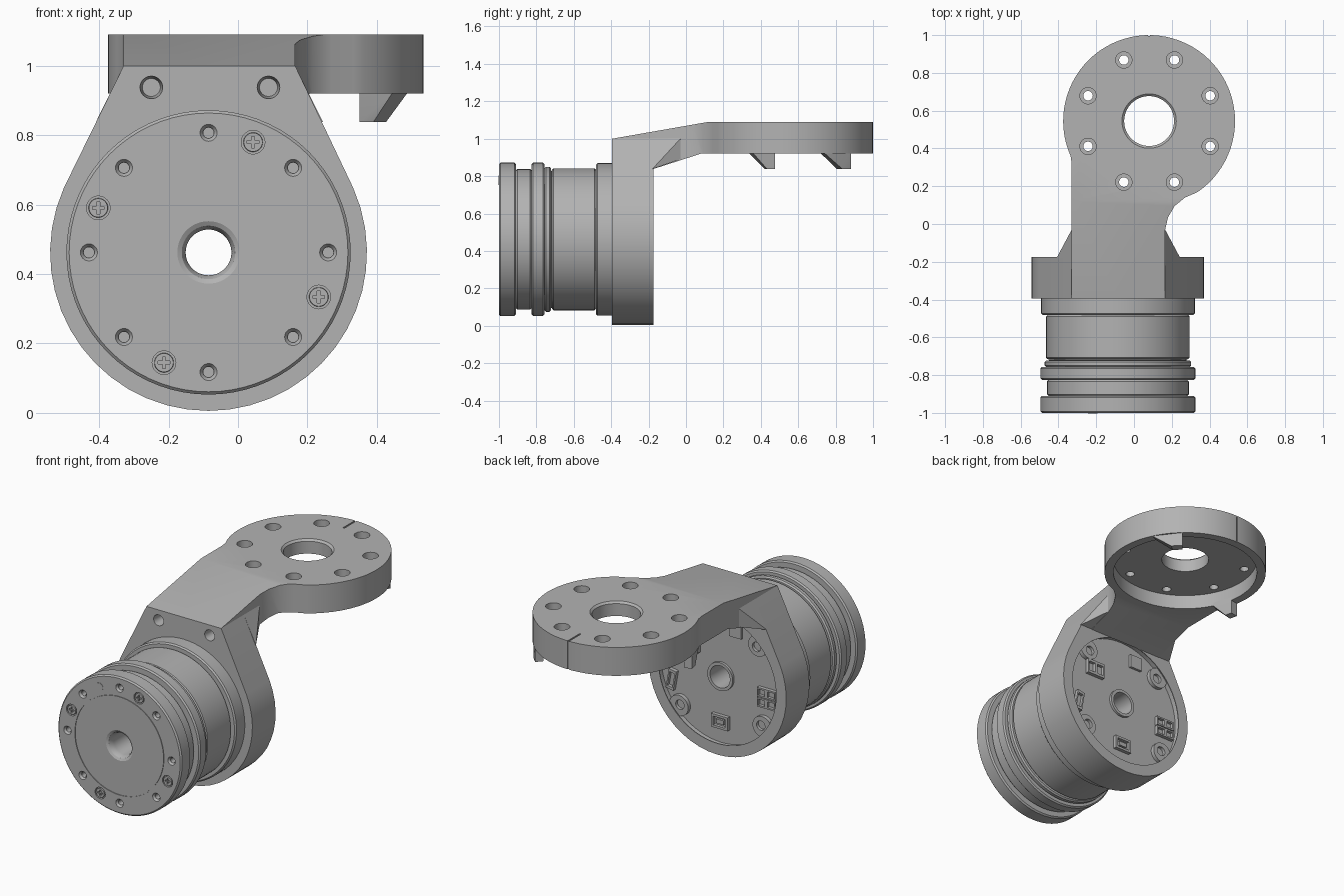
import bpy, bmesh, math
from mathutils import Matrix, Vector

if "Cube" in bpy.data.objects:
    bpy.data.objects.remove(bpy.data.objects["Cube"], do_unlink=True)

grey = bpy.data.materials.new("machined grey")
grey.use_nodes = True
COLOUR = (0.45, 0.45, 0.45, 1)
grey.diffuse_color = COLOUR
grey.node_tree.nodes["Principled BSDF"].inputs["Base Color"].default_value = COLOUR

CX, CZ = -0.085, 0.462      # motor axis
DX, DY = 0.08, 0.545        # mounting disc centre
TURN_Y = Matrix.Rotation(math.pi / 2, 4, 'X')


def finish(name, bm):
    bmesh.ops.recalc_face_normals(bm, faces=bm.faces)
    mesh = bpy.data.meshes.new(name)
    bm.to_mesh(mesh)
    bm.free()
    mesh.materials.append(grey)
    ob = bpy.data.objects.new(name, mesh)
    bpy.context.scene.collection.objects.link(ob)
    return ob


def polar(r, deg):
    a = math.radians(deg)
    return r * math.cos(a), r * math.sin(a)


def prism(name, points, move):
    """Extrude a closed outline of 3D points by a vector."""
    bm = bmesh.new()
    face = bm.faces.new([bm.verts.new(p) for p in points])
    ext = bmesh.ops.extrude_face_region(bm, geom=[face])
    verts = [g for g in ext["geom"] if isinstance(g, bmesh.types.BMVert)]
    bmesh.ops.translate(bm, verts=verts, vec=move)
    return finish(name, bm)


def hull(name, points):
    bm = bmesh.new()
    for p in points:
        bm.verts.new(p)
    bmesh.ops.convex_hull(bm, input=bm.verts)
    return finish(name, bm)


def pins(name, spots, axis, segments=32):
    """Cylinders or cones: each spot is (start, length, radius, end radius)."""
    bm = bmesh.new()
    for start, length, r1, r2 in spots:
        turn = TURN_Y.inverted() if axis == 'Y' else Matrix()
        m = Matrix.Translation(start) @ turn @ Matrix.Translation((0, 0, length / 2))
        bmesh.ops.create_cone(bm, cap_ends=True, segments=segments, radius1=r1,
                              radius2=r2, depth=length, matrix=m)
    return finish(name, bm)


def box(name, centre, size, turn=0):
    bm = bmesh.new()
    m = (Matrix.Translation(centre) @ Matrix.Rotation(math.radians(turn), 4, 'Y')
         @ Matrix.Diagonal((*size, 1)))
    bmesh.ops.create_cube(bm, size=1, matrix=m)
    return finish(name, bm)


def cut(ob, tool, operation='DIFFERENCE'):
    mod = ob.modifiers.new("cut", 'BOOLEAN')
    mod.operation, mod.object, mod.solver = operation, tool, 'EXACT'
    bpy.context.view_layer.objects.active = ob
    bpy.ops.object.modifier_apply(modifier=mod.name)
    bpy.data.objects.remove(tool, do_unlink=True)


def lathe(name, profile, segments=72):
    """Revolve a closed (radius, y) profile about the motor axis."""
    bm = bmesh.new()
    verts = [bm.verts.new((r, y, 0)) for r, y in profile]
    edges = [bm.edges.new((verts[i - 1], verts[i])) for i in range(len(verts))]
    bmesh.ops.spin(bm, geom=verts + edges, axis=(0, 1, 0), cent=(0, 0, 0),
                   angle=math.tau, steps=segments)
    bmesh.ops.remove_doubles(bm, verts=bm.verts, dist=0.0005)
    bmesh.ops.translate(bm, verts=bm.verts, vec=(CX, 0, CZ))
    return finish(name, bm)


def on_motor(r, deg, y):
    x, z = polar(r, deg)
    return Vector((CX + x, y, CZ + z))


# Motor body: stepped flanges, seam groove and flared through bore
bands = [(-1.0, -0.91, 0.41), (-0.91, -0.825, 0.375), (-0.825, -0.757, 0.41),
         (-0.757, -0.722, 0.388), (-0.722, -0.716, 0.37), (-0.716, -0.482, 0.38),
         (-0.482, -0.35, 0.407)]
profile = [(0.066, -0.215), (0.066, -0.96), (0.07, -0.98), (0.077, -0.993), (0.09, -1.0),
           (0.292, -1.0), (0.292, -0.996), (0.296, -0.996), (0.296, -1.0)]
for y0, y1, r in bands:
    profile += [(r - 0.008, y0), (r, y0 + 0.003 if y1 - y0 < 0.02 else y0 + 0.008),
                (r, y1 - 0.003 if y1 - y0 < 0.02 else y1 - 0.008), (r - 0.008, y1)]
profile += [(0.399, -0.215)]
motor = lathe("motor_body", profile)

# Rotor face: countersunk holes, screw seats
spots = []
for k in range(8):
    spots += [(on_motor(0.345, 45 * k, -1.002), 0.014, 0.026, 0.016)]
cut(motor, pins("face_countersinks", spots, 'Y', 24))
cut(motor, pins("face_holes", [(on_motor(0.345, 45 * k, -1.01), 0.06, 0.015, 0.015)
                               for k in range(8)], 'Y', 24))
screw_angles = [68 + 90 * k for k in range(4)]
cut(motor, pins("screw_seats", [(on_motor(0.343, a, -1.01), 0.025, 0.034, 0.034)
                                for a in screw_angles], 'Y'))
screws = pins("rotor_screws", [(on_motor(0.343, a, -1.0), 0.03, 0.027, 0.029)
                               for a in screw_angles], 'Y')
for a in screw_angles:
    for size in ((0.034, 0.02, 0.009), (0.009, 0.02, 0.034)):
        cut(screws, box("cross_slot", on_motor(0.343, a, -1.0), size))
pins("face_plug", [(on_motor(0.343, 113, -1.002), 0.01, 0.025, 0.025)], 'Y')

# Housing: round ring with a tapered shoulder up to the arm
outline = [(0.165, 1.0), (-0.33, 1.0)]
for k in range(31):
    x, z = polar(0.457, 156 + (384 - 156) * k / 30)
    outline.append((CX + x, CZ + z))
housing = prism("housing", [(x, -0.395, z) for x, z in outline], (0, 0.22, 0))
cut(housing, pins("rear_recess", [((CX, -0.216, CZ), 0.2, 0.39, 0.39)], 'Y', 64))
cut(housing, pins("front_bore", [((CX, -0.5, CZ), 0.32, 0.4, 0.4)], 'Y', 64))
cut(housing, pins("shoulder_holes", [((x, -0.41, 0.938), 0.085, 0.034, 0.026)
                                     for x in (-0.25, 0.088)], 'Y'))

# Rear lugs with screw holes
lugs = []
for name, a in (("a", 45), ("b", 135), ("c", 218), ("d", 318)):
    lug = pins("rear_lug_" + name, [(on_motor(0.36, a, -0.24), 0.048, 0.062, 0.062)], 'Y')
    cut(lug, pins("lug_hole", [(on_motor(0.35, a, -0.21), 0.1, 0.028, 0.028)], 'Y'))
    lugs.append(lug)

# Rear bore collar and sockets on the board
lathe("bore_collar", [(0.066, -0.23), (0.084, -0.23), (0.084, -0.2), (0.066, -0.2)], 48)


def socket(name, dx, dz, w, h, turn, cells):
    centre = Vector((CX + dx, -0.208, CZ + dz))
    ob = box(name, centre, (w, 0.03, h), turn)
    step = w / cells
    for i in range(cells):
        off = Vector(((i + 0.5) * step - w / 2, 0.012, 0))
        off.rotate(Matrix.Rotation(math.radians(turn), 3, 'Y'))
        cut(ob, box("cell", centre + off, (step * 0.72, 0.03, h * 0.65), turn))
    return ob


socket("lower_socket", 0.0, -0.27, 0.11, 0.08, 0, 1)
box("lower_socket_pins", (CX, -0.208, CZ - 0.27), (0.05, 0.02, 0.025))
socket("side_socket_upper", -0.31, -0.02, 0.12, 0.055, 0, 2)
socket("side_socket_lower", -0.31, -0.08, 0.12, 0.055, 0, 2)
socket("edge_socket", 0.32, -0.1, 0.12, 0.05, 80, 1)
socket("upper_socket", 0.2, 0.15, 0.12, 0.09, 0, 2)
box("chip", (CX - 0.1, -0.21, CZ + 0.3), (0.08, 0.02, 0.08))

# Arm and mounting disc: plan outline trimmed by the side profile
plan = [(-0.33, 0.32), (-0.33, -0.395), (0.165, -0.395), (0.165, -0.03), (0.18, 0.035),
        (0.215, 0.095), (0.27, 0.14)]
for k in range(57):
    x, y = polar(0.455, -56 + (204 + 56) * k / 56)
    plan.append((DX + x, DY + y))
arm = prism("arm_and_disc", [(x, y, 0.7) for x, y in plan], (0, 0, 0.6))
side = [(-0.395, 0.985), (-0.395, 1.0), (0.12, 1.09), (1.1, 1.09), (1.1, 0.92),
        (0.08, 0.92), (-0.175, 0.838), (-0.2, 0.9), (-0.3, 0.9), (-0.3, 0.985)]
cut(arm, prism("side_trim", [(-1, y, z) for y, z in side], (2, 0, 0)), 'INTERSECT')
cut(arm, pins("disc_recess", [((DX, DY, 0.8), 0.205, 0.405, 0.405)], 'Z', 72))
cut(arm, pins("centre_hole", [((DX, DY, 0.8), 0.4, 0.132, 0.132)], 'Z', 64))
cut(arm, pins("centre_chamfer", [((DX, DY, 1.078), 0.014, 0.131, 0.146)], 'Z', 64))
holes = [polar(0.35, 22.5 + 45 * k) for k in range(8)]
cut(arm, pins("disc_counterbores", [((DX + x, DY + y, 1.045), 0.1, 0.043, 0.043)
                                    for x, y in holes], 'Z'))
cut(arm, pins("disc_holes", [((DX + x, DY + y, 0.9), 0.2, 0.025, 0.025)
                             for x, y in holes], 'Z'))
cut(arm, box("top_mark", (DX, 0.95, 1.09), (0.01, 0.13, 0.012)))
cut(arm, box("rim_mark", (DX, 1.0, 1.0), (0.01, 0.012, 0.3)))

# Gussets blending the shoulder into the arm
for name, inner, outer in (("left_gusset", 0.16, 0.245), ("right_gusset", -0.325, -0.41)):
    edge = inner + math.copysign(0.005, outer - inner)
    hull(name, [(outer, -0.18, 0.838), (inner, -0.18, 0.838), (edge, -0.18, 1.0),
                (edge, -0.03, 1.0), (edge, -0.03, 0.89), (inner, -0.03, 0.89)])

# Stop tabs under the disc rim
for name, a0, a1, a2 in (("left_stop_tab", 48, 40, 26), ("right_stop_tab", 190, 196, 207)):
    pts = []
    for r in (0.405, 0.453):
        for a, z in ((a0, 0.94), (a0, 0.838), (a1, 0.838), (a2, 0.92), (a2, 0.94)):
            x, y = polar(r, a)
            pts.append((DX + x, DY + y, z))
    hull(name, pts)

# Smooth round surfaces, keep machined edges crisp
bpy.ops.object.select_all(action='DESELECT')
for ob in bpy.context.scene.objects:
    if ob.type == 'MESH':
        ob.select_set(True)
        bpy.context.view_layer.objects.active = ob
bpy.ops.object.shade_smooth_by_angle(angle=math.radians(28))
